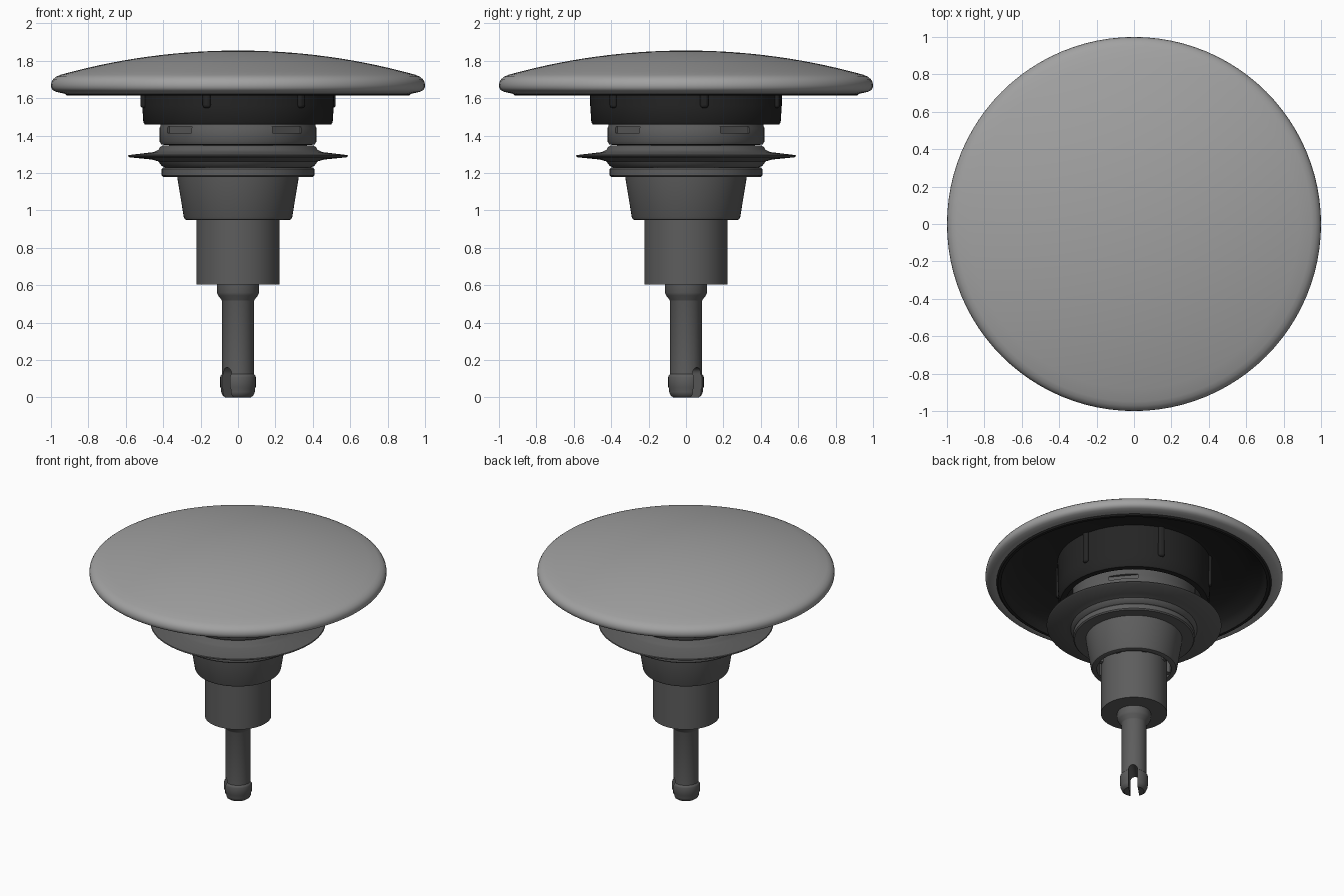
import bpy, bmesh, math
from mathutils import Matrix, Vector

if "Cube" in bpy.data.objects:
    bpy.data.objects.remove(bpy.data.objects["Cube"])


def material(name, v):
    m = bpy.data.materials.new(name)
    m.diffuse_color = (v, v, v, 1)
    m.use_nodes = True
    m.node_tree.nodes["Principled BSDF"].inputs["Base Color"].default_value = m.diffuse_color
    return m


CAP = material("light grey", 0.36)
BODY = material("dark grey", 0.11)
BLACK = material("black", 0.018)


def finish(name, bm, mat, angle=35):
    bmesh.ops.remove_doubles(bm, verts=bm.verts, dist=1e-5)
    bmesh.ops.recalc_face_normals(bm, faces=bm.faces)
    me = bpy.data.meshes.new(name)
    bm.to_mesh(me)
    bm.free()
    ob = bpy.data.objects.new(name, me)
    bpy.context.collection.objects.link(ob)
    if mat:
        me.materials.append(mat)
    activate(ob)
    bpy.ops.object.shade_smooth_by_angle(angle=math.radians(angle))
    return ob


def activate(ob):
    bpy.ops.object.select_all(action='DESELECT')
    ob.select_set(True)
    bpy.context.view_layer.objects.active = ob


def lathe(name, profile, mat, closed=False, n=96):
    """Turn a (radius, z) profile around the z axis."""
    bm = bmesh.new()
    vs = [bm.verts.new((r, 0, z)) for r, z in profile]
    pairs = list(zip(vs, vs[1:])) + ([(vs[-1], vs[0])] if closed else [])
    edges = [bm.edges.new(p) for p in pairs]
    bmesh.ops.spin(bm, geom=vs + edges, cent=(0, 0, 0), axis=(0, 0, 1),
                   angle=2 * math.pi, steps=n, use_duplicate=False)
    return finish(name, bm, mat)


def radial_boxes(name, angles, r, size, z, mat):
    """Boxes (radial, tangential, height) standing around the axis."""
    bm = bmesh.new()
    for a in angles:
        m = (Matrix.Rotation(math.radians(a), 4, 'Z') @ Matrix.Translation((r, 0, z))
             @ Matrix.Diagonal((*size, 1)))
        bmesh.ops.create_cube(bm, size=1, matrix=m)
    return finish(name, bm, mat)


def cut(ob, cutter):
    mod = ob.modifiers.new("cut", 'BOOLEAN')
    mod.operation, mod.object, mod.solver = 'DIFFERENCE', cutter, 'EXACT'
    activate(ob)
    bpy.ops.object.modifier_apply(modifier=mod.name)
    bpy.data.objects.remove(cutter)
    bpy.ops.object.shade_smooth_by_angle(angle=math.radians(35))


# Domed cap with rounded rim
R = 3.536
dome = [(r, 1.855 - R + math.sqrt(R * R - r * r)) for r in [0.95 * i / 14 for i in range(15)]]
lathe("cap", dome + [(0.972, 1.715), (0.988, 1.702), (0.997, 1.687), (1.0, 1.67), (0.998, 1.655),
                     (0.99, 1.643), (0.975, 1.635), (0.92, 1.622), (0.91, 1.625)], CAP)

# Hollow black liner under the cap
lathe("cap_liner", [(0.925, 1.623), (0.915, 1.614), (0.895, 1.614), (0.885, 1.66), (0.86, 1.69),
                    (0.75, 1.735), (0.5, 1.775), (0.25, 1.79), (0, 1.795)], BLACK)

# Black collar with six grip ribs
lathe("collar", [(0.515, 1.79), (0.512, 1.56), (0.506, 1.47), (0.498, 1.46), (0.46, 1.46),
                 (0.455, 1.5), (0.455, 1.79)], BLACK, closed=True)
ribs = radial_boxes("collar_ribs", [11 + 60 * i for i in range(6)], 0.51, (0.04, 0.044, 0.24), 1.668, BLACK)
bev = ribs.modifiers.new("round", 'BEVEL')
bev.width, bev.segments = 0.015, 3

# Upper body with shallow bayonet slots
upper = lathe("upper_body", [(0, 1.75), (0.41, 1.75), (0.415, 1.45), (0.42, 1.44), (0.42, 1.37),
                             (0.41, 1.353), (0.39, 1.35), (0, 1.35)], BODY)
cut(upper, radial_boxes("slot_cutter", [-50, 40, 130, 220], 0.43, (0.07, 0.2, 0.035), 1.432, None))

# Sealing washer with a thin flange
lathe("seal", [(0, 1.354), (0.37, 1.354), (0.37, 1.346), (0.405, 1.346), (0.416, 1.34), (0.425, 1.325),
               (0.45, 1.312), (0.585, 1.296), (0.588, 1.29), (0.58, 1.284), (0.46, 1.272),
               (0.425, 1.262), (0.41, 1.24), (0.39, 1.23), (0.39, 1.225), (0, 1.225)], BODY)

# Stepped base below the seal
lathe("base_ring", [(0, 1.23), (0.40, 1.23), (0.408, 1.222), (0.408, 1.188), (0.40, 1.18), (0, 1.18)], BODY)

# Hollow tapered cone and its inner ribs
lathe("cone", [(0.325, 1.185), (0.322, 1.16), (0.29, 0.965), (0.283, 0.952), (0.272, 0.948),
               (0.25, 0.948), (0.25, 1.1), (0.2, 1.1), (0.2, 1.185)], BODY, closed=True)
radial_boxes("cone_ribs", [22.5 + 45 * i for i in range(8)], 0.24, (0.05, 0.035, 0.14), 1.03, BODY)

# Barrel
lathe("barrel", [(0, 1.15), (0.223, 1.15), (0.223, 0.604), (0, 0.604)], BODY)

# Stem with collar and split tip
stem = lathe("stem", [(0, 0.62), (0.113, 0.62), (0.113, 0.56), (0.106, 0.545), (0.088, 0.522), (0.085, 0.515),
                      (0.085, 0.125), (0.092, 0.118), (0.095, 0.108), (0.095, 0.055), (0.09, 0.045),
                      (0.09, 0.03), (0.082, 0.01), (0.068, 0), (0, 0)], BODY, n=64)
bm = bmesh.new()
arch = [(-0.03, -0.1)] + [(-0.03 * math.cos(t), 0.13 + 0.03 * math.sin(t))
                          for t in [math.pi * i / 12 for i in range(13)]] + [(0.03, -0.1)]
face = bm.faces.new([bm.verts.new((-0.3, y, z)) for y, z in arch])
ext = bmesh.ops.extrude_face_region(bm, geom=[face])
bmesh.ops.translate(bm, vec=Vector((0.6, 0, 0)),
                    verts=[v for v in ext["geom"] if isinstance(v, bmesh.types.BMVert)])
bmesh.ops.rotate(bm, verts=bm.verts, matrix=Matrix.Rotation(math.radians(45), 3, 'Z'))
cut(stem, finish("tip_cutter", bm, None))
